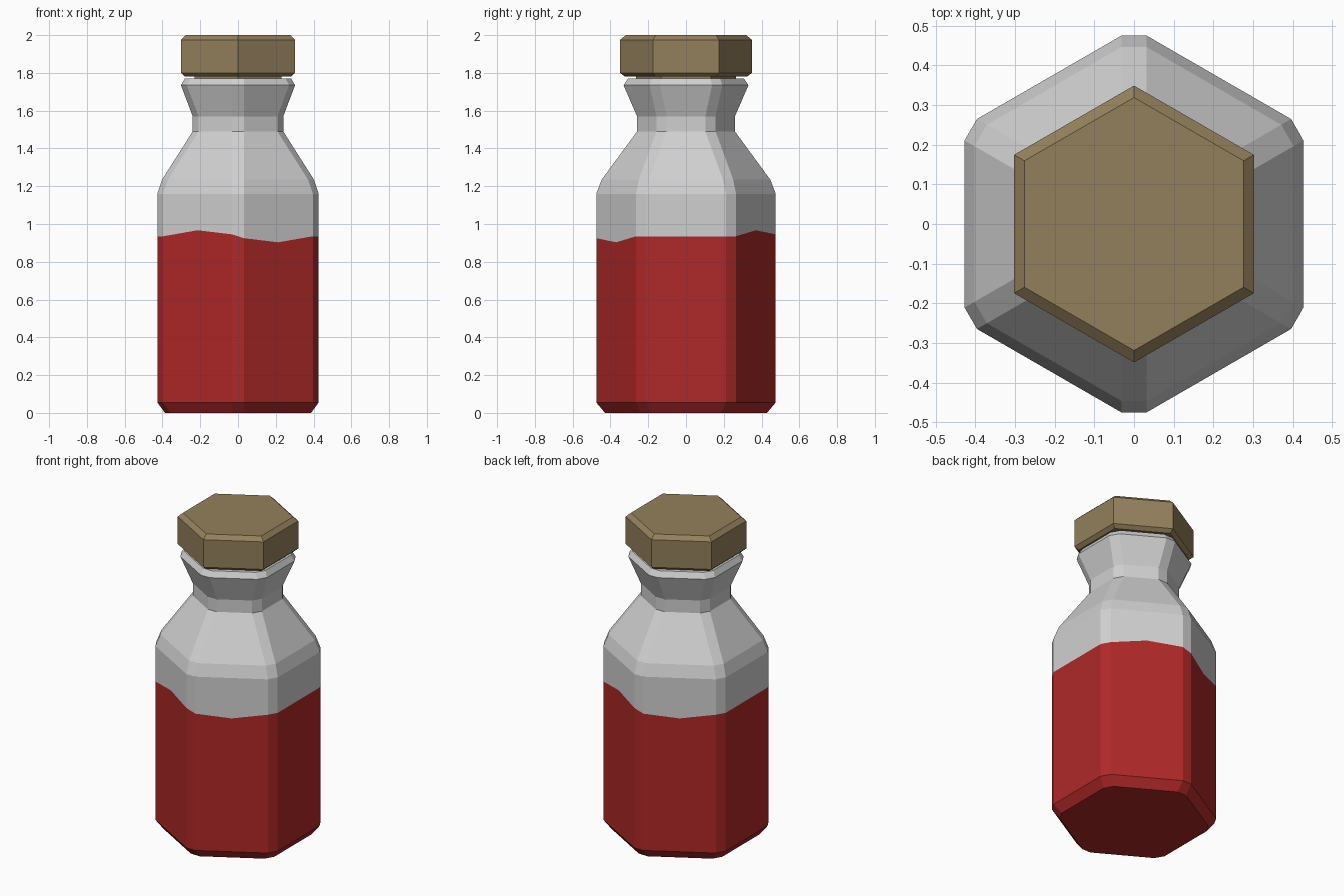
import bpy, bmesh, math
from mathutils import Vector

if "Cube" in bpy.data.objects:
    bpy.data.objects.remove(bpy.data.objects["Cube"])


def material(name, rgb):
    m = bpy.data.materials.new(name)
    m.diffuse_color = (*rgb, 1)
    m.use_nodes = True
    m.node_tree.nodes["Principled BSDF"].inputs["Base Color"].default_value = m.diffuse_color
    return m


GLASS = material("grey glass", (0.63, 0.63, 0.63))
LIQUID = material("red liquid", (0.43, 0.021, 0.021))
CORK = material("cork brown", (0.296, 0.216, 0.107))


def hexagon(apothem, z, cut=0.0):
    """Hexagon pointing along y; a cut gives blunted corners plus side midpoints."""
    r = apothem / math.cos(math.pi / 6)
    c = [Vector((r * math.cos(math.radians(a)), r * math.sin(math.radians(a)), z))
         for a in range(-30, 330, 60)]
    if not cut:
        return c
    pts = []
    for i in range(6):
        a, b = c[i], c[(i + 1) % 6]
        d = (b - a).normalized() * cut
        pts += [a + d, (a + b) / 2, b - d]
    return pts


def loft(name, rings, mats, split=0):
    """Skin the rings and cap the ends; bands below index split use the second material."""
    bm = bmesh.new()
    vr = [[bm.verts.new(p) for p in ring] for ring in rings]
    n = len(vr[0])
    for k in range(len(vr) - 1):
        for i in range(n):
            j = (i + 1) % n
            f = bm.faces.new((vr[k][i], vr[k][j], vr[k + 1][j], vr[k + 1][i]))
            f.material_index = int(k < split)
    bm.faces.new(vr[0][::-1]).material_index = int(split > 0)
    bm.faces.new(vr[-1])
    bmesh.ops.recalc_face_normals(bm, faces=bm.faces)
    me = bpy.data.meshes.new(name)
    bm.to_mesh(me)
    bm.free()
    for m in mats:
        me.materials.append(m)
    ob = bpy.data.objects.new(name, me)
    bpy.context.collection.objects.link(ob)
    return ob


# Bottle: blunted hexagon profile with a wavy liquid line
CUT = 0.036
waterline = hexagon(0.427, 0.935, CUT)
for side, s in ((1, 1), (2, -1), (4, 1), (5, -1)):
    waterline[side * 3 + 1].z += 0.032 * s
    for k in (0, 2):                      # points beside the front and back corners
        p = waterline[side * 3 + k]
        if abs(p.x) < 0.1:
            p.z += 0.010 * s

upper = [(0.427, 1.16), (0.402, 1.235), (0.24, 1.49), (0.24, 1.57),
         (0.302, 1.735), (0.282, 1.77)]
rings = [hexagon(0.387, 0, CUT), hexagon(0.427, 0.055, CUT), waterline]
rings += [hexagon(a, z, CUT) for a, z in upper]
loft("bottle", rings, [GLASS, LIQUID], split=2)

# Stopper: narrow stem and chamfered hexagonal head
stopper = [(0.23, 1.70), (0.23, 1.78), (0.28, 1.78), (0.302, 1.80),
           (0.302, 1.975), (0.276, 2.0)]
loft("stopper", [hexagon(a, z) for a, z in stopper], [CORK])
